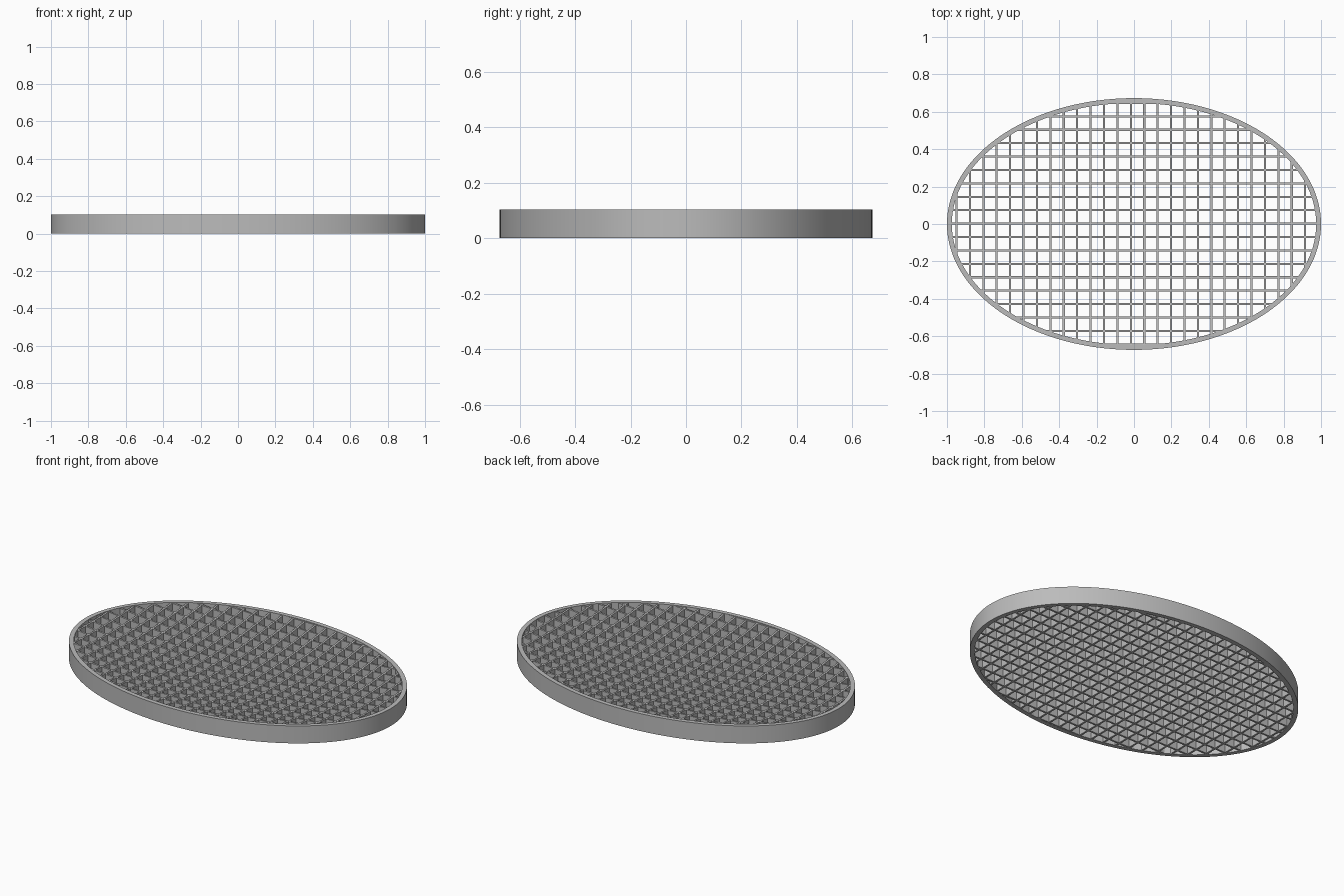
import bpy, bmesh, math

cube = bpy.data.objects.get("Cube")
if cube:
    bpy.data.objects.remove(cube, do_unlink=True)

A, B, HEIGHT = 1.0, 0.673, 0.103      # outer half axes and rim height
WALL = 0.026                          # rim thickness
PITCH, SLAT = 0.0717, 0.011           # grid spacing and slat thickness
DISH = 0.05                           # depth of the hollow top

grey = bpy.data.materials.new("grey_metal")
grey.use_nodes = True
colour = (0.5, 0.5, 0.5, 1)
grey.diffuse_color = colour
grey.node_tree.nodes["Principled BSDF"].inputs["Base Color"].default_value = colour


def finish(bm, name):
    bmesh.ops.recalc_face_normals(bm, faces=bm.faces)
    mesh = bpy.data.meshes.new(name)
    bm.to_mesh(mesh)
    bm.free()
    mesh.materials.append(grey)
    obj = bpy.data.objects.new(name, mesh)
    bpy.context.collection.objects.link(obj)
    return obj


def loft(bm, rings, closed):
    """Join successive four-point sections into a tube."""
    loops = [[bm.verts.new(p) for p in ring] for ring in rings]
    pairs = list(zip(loops, loops[1:]))
    if closed:
        pairs.append((loops[-1], loops[0]))
    else:
        bm.faces.new(loops[0])
        bm.faces.new(loops[-1])
    for a, b in pairs:
        for i in range(4):
            j = (i + 1) % 4
            bm.faces.new((a[i], a[j], b[j], b[i]))


# Oval rim
bm = bmesh.new()
sections = []
for k in range(160):
    t = math.tau * k / 160
    c, s = math.cos(t), math.sin(t)
    outer = (A * c, B * s)
    inner = ((A - WALL) * c, (B - WALL) * s)
    sections.append([(*outer, 0), (*outer, HEIGHT), (*inner, HEIGHT), (*inner, 0)])
loft(bm, sections, True)
rim = finish(bm, "oval_rim")
bpy.context.view_layer.objects.active = rim
rim.select_set(True)
bpy.ops.object.shade_smooth_by_angle(angle=math.radians(30))

# Half axes where the slats end, inside the rim wall
EA, EB = A - WALL / 2, B - WALL / 2


def top_height(x, y):
    r2 = min(1, (x / EA) ** 2 + (y / EB) ** 2)
    return HEIGHT - 0.002 - DISH * (1 - r2)


def slats(name, across, along, offset, swap):
    """Parallel slats with a hollowed top edge, trimmed to the oval."""
    bm = bmesh.new()
    for k in range(-14, 15):
        p = offset + k * PITCH
        if abs(p) > across - WALL / 2 + 0.002:
            continue
        half = along * math.sqrt(1 - (p / across) ** 2)
        steps = 24
        rings = []
        for i in range(steps + 1):
            q = half * (2 * i / steps - 1)
            z = top_height(q, p) if swap else top_height(p, q)
            ring = []
            for d, h in ((-1, 0.001), (1, 0.001), (1, z), (-1, z)):
                e = p + d * SLAT / 2
                ring.append((q, e, h) if swap else (e, q, h))
            rings.append(ring)
        loft(bm, rings, False)
    finish(bm, name)


slats("lengthwise_slats", EB, EA, 0.002, True)
slats("crosswise_slats", EA, EB, -0.017, False)
